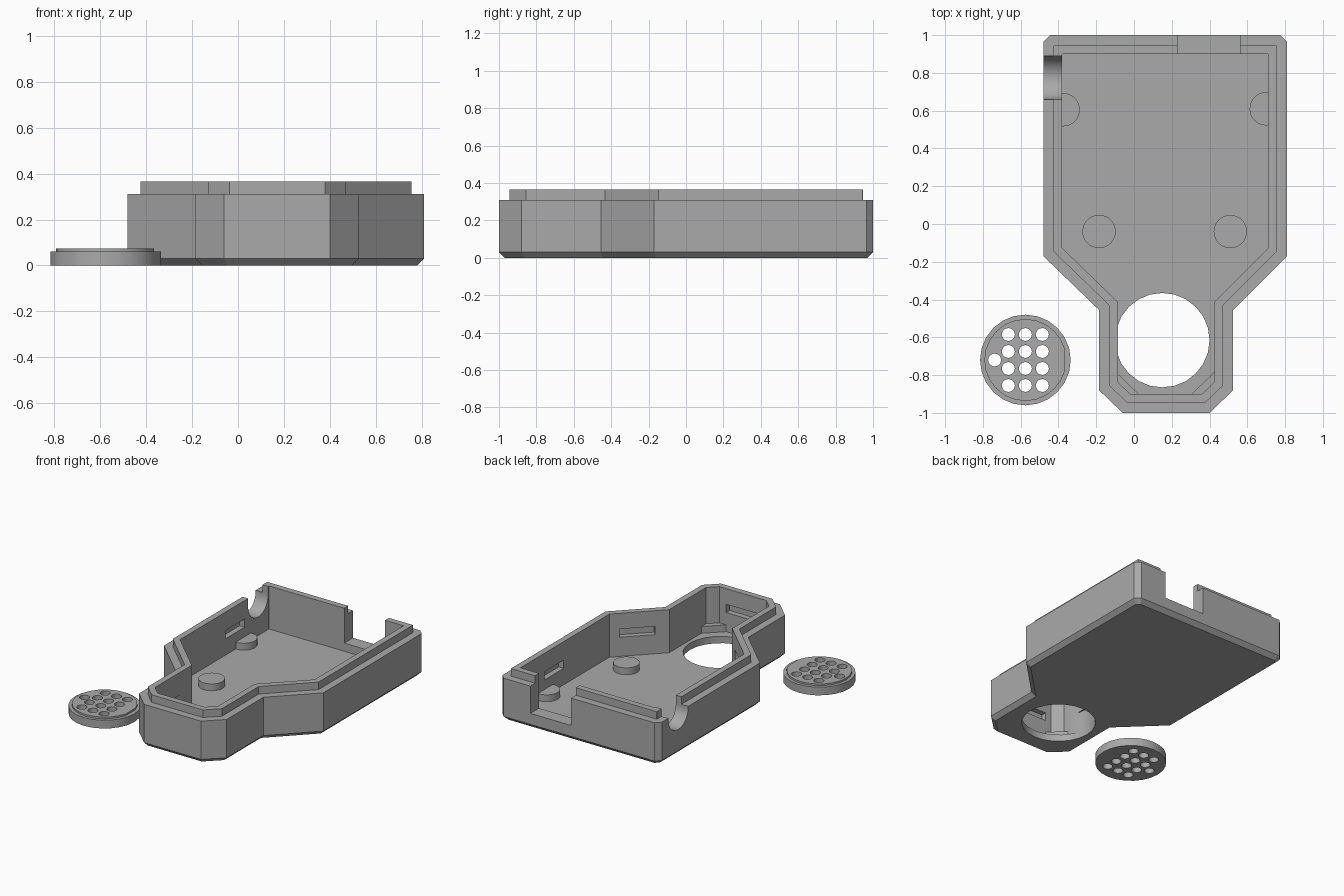
import bpy, bmesh, math
from mathutils import Vector, Matrix

cube = bpy.data.objects.get("Cube")
if cube:
    bpy.data.objects.remove(cube, do_unlink=True)

grey = bpy.data.materials.new("plain grey")
grey.use_nodes = True
GREY = (0.40, 0.40, 0.40, 1)
grey.diffuse_color = GREY
grey.node_tree.nodes["Principled BSDF"].inputs["Base Color"].default_value = GREY

FLOOR, RIM, TOP, WALL = 0.05, 0.31, 0.365, 0.10
HOLE = (0.15, -0.615)

# Case plan, counter-clockwise, with square back corners
PLAN = [Vector(p) for p in (
    (-0.48, 1), (-0.48, -0.17), (-0.185, -0.455), (-0.185, -0.88), (-0.06, -1),
    (0.40, -1), (0.525, -0.88), (0.525, -0.455), (0.81, -0.17), (0.81, 1))]


def inset_plan(d, chamfer):
    """Plan moved inward by d, with the two back corners cut."""
    pts = []
    for i, p in enumerate(PLAN):
        a = (p - PLAN[i - 1]).normalized()
        b = (PLAN[(i + 1) % len(PLAN)] - p).normalized()
        na, nb = Vector((-a.y, a.x)), Vector((-b.y, b.x))
        q = p + (na + nb) * d / (1 + na.dot(nb))
        pts += [q - a * chamfer, q + b * chamfer] if p.y == 1 else [q]
    return pts


def finish(bm, name):
    bmesh.ops.recalc_face_normals(bm, faces=bm.faces)
    mesh = bpy.data.meshes.new(name)
    bm.to_mesh(mesh)
    bm.free()
    mesh.materials.append(grey)
    obj = bpy.data.objects.new(name, mesh)
    bpy.context.collection.objects.link(obj)
    return obj


def loft(name, rings):
    """Solid skinned through (points, z) rings, capped at both ends."""
    bm = bmesh.new()
    loops = [[bm.verts.new((p[0], p[1], z)) for p in pts] for pts, z in rings]
    for lo, hi in zip(loops, loops[1:]):
        for i in range(len(lo)):
            bm.faces.new((lo[i - 1], lo[i], hi[i], hi[i - 1]))
    bm.faces.new(loops[0])
    bm.faces.new(loops[-1])
    return finish(bm, name)


def circle(x, y, r, n=24):
    return [(x + r * math.cos(math.tau * i / n), y + r * math.sin(math.tau * i / n))
            for i in range(n)]


def cylinder(name, x, y, r, z0, z1, n=24):
    return loft(name, [(circle(x, y, r, n), z0), (circle(x, y, r, n), z1)])


def box(name, centre, size, angle=0):
    bm = bmesh.new()
    bmesh.ops.create_cube(bm, size=1, matrix=Matrix.Translation(centre)
                          @ Matrix.Rotation(angle, 4, 'Z') @ Matrix.Diagonal((*size, 1)))
    return finish(bm, name)


def cut(obj, cutters, operation='DIFFERENCE'):
    for c in cutters:
        mod = obj.modifiers.new("cut", 'BOOLEAN')
        mod.operation, mod.solver, mod.object = operation, 'EXACT', c
    bpy.context.view_layer.update()
    result = obj.evaluated_get(bpy.context.evaluated_depsgraph_get())
    mesh = bpy.data.meshes.new_from_object(result)
    obj.modifiers.clear()
    obj.data = mesh
    for c in cutters:
        bpy.data.objects.remove(c, do_unlink=True)


# Case shell: chamfered base, outer wall, stepped lip, cavity
outer, lip, inner = inset_plan(0, 0.035), inset_plan(0.055, 0.002), inset_plan(WALL, 0.002)
case = loft("case", [(inset_plan(0.03, 0.025), 0), (outer, 0.03), (outer, RIM), (lip, RIM),
                     (lip, TOP), (inner, TOP), (inner, FLOOR)])

# Openings: speaker hole, back notch, round cable entry
cutters = [cylinder("hole_cutter", *HOLE, 0.25, -0.1, 0.2),
           box("notch_cutter", (0.395, 0.97, 0.36), (0.33, 0.15, 0.50))]
entry = cylinder("entry_cutter", 0, 0, 0.115, -0.1, 0.1, 32)
entry.data.transform(Matrix.Translation((-0.45, 0.775, 0.30)) @ Matrix.Rotation(math.pi / 2, 4, 'Y'))
cutters += [entry, box("entry_top_cutter", (-0.45, 0.775, 0.40), (0.2, 0.23, 0.2))]

# Latch slots recessed into the inner walls
mid = 0.165
for side in (-1, 1):
    cutters.append(box("side_slot", (mid + side * 0.545, 0.51, 0.20), (0.08, 0.22, 0.06)))
    cutters.append(box("diagonal_slot", (mid + side * 0.415, -0.265, 0.22), (0.24, 0.07, 0.06),
                       side * math.pi / 4))
cutters.append(box("front_slot", (mid, -0.90, 0.22), (0.28, 0.08, 0.06)))
cut(case, cutters)

# Floor studs; the rear pair is trimmed by the side walls
for name, x, y in (("front_left_stud", 0.51, -0.04), ("front_right_stud", -0.185, -0.04),
                   ("rear_left_stud", 0.70, 0.61), ("rear_right_stud", -0.375, 0.605)):
    cylinder(name, x, y, 0.088, FLOOR - 0.01, 0.10, 32)

# Corner ledges beside the speaker hole
for name, s in (("left_ledge", 1), ("right_ledge", -1)):
    pts = [(mid + s * x, y) for x, y in
           ((0.275, -0.77), (0.275, -0.84), (0.20, -0.91), (0.13, -0.91))]
    loft(name, [(pts, FLOOR - 0.01), (pts, 0.10)])

# Perforated round cover
cx, cy = -0.575, -0.72
cover = loft("round_cover", [(circle(cx, cy, 0.24), 0), (circle(cx, cy, 0.24), 0.06),
                             (circle(cx, cy, 0.217), 0.06), (circle(cx, cy, 0.217), 0.073)])
spots = [(cx + 0.09 * i, cy + 0.09 * (j - 1.5)) for i in (-1, 0, 1) for j in range(4)]
spots.append((cx - 0.163, cy))
holes = [cylinder("hole_cutter", x, y, 0.034, -0.1, 0.2, 20) for x, y in spots]
cut(cover, holes + [box("cover_nick", (cx + 0.235, cy, 0.08), (0.05, 0.12, 0.04))])

# Smooth the round parts, keep edges sharp
bpy.ops.object.select_all(action='DESELECT')
for obj in bpy.context.scene.objects:
    if obj.type == 'MESH':
        obj.select_set(True)
        bpy.context.view_layer.objects.active = obj
bpy.ops.object.shade_smooth_by_angle(angle=math.radians(30))
